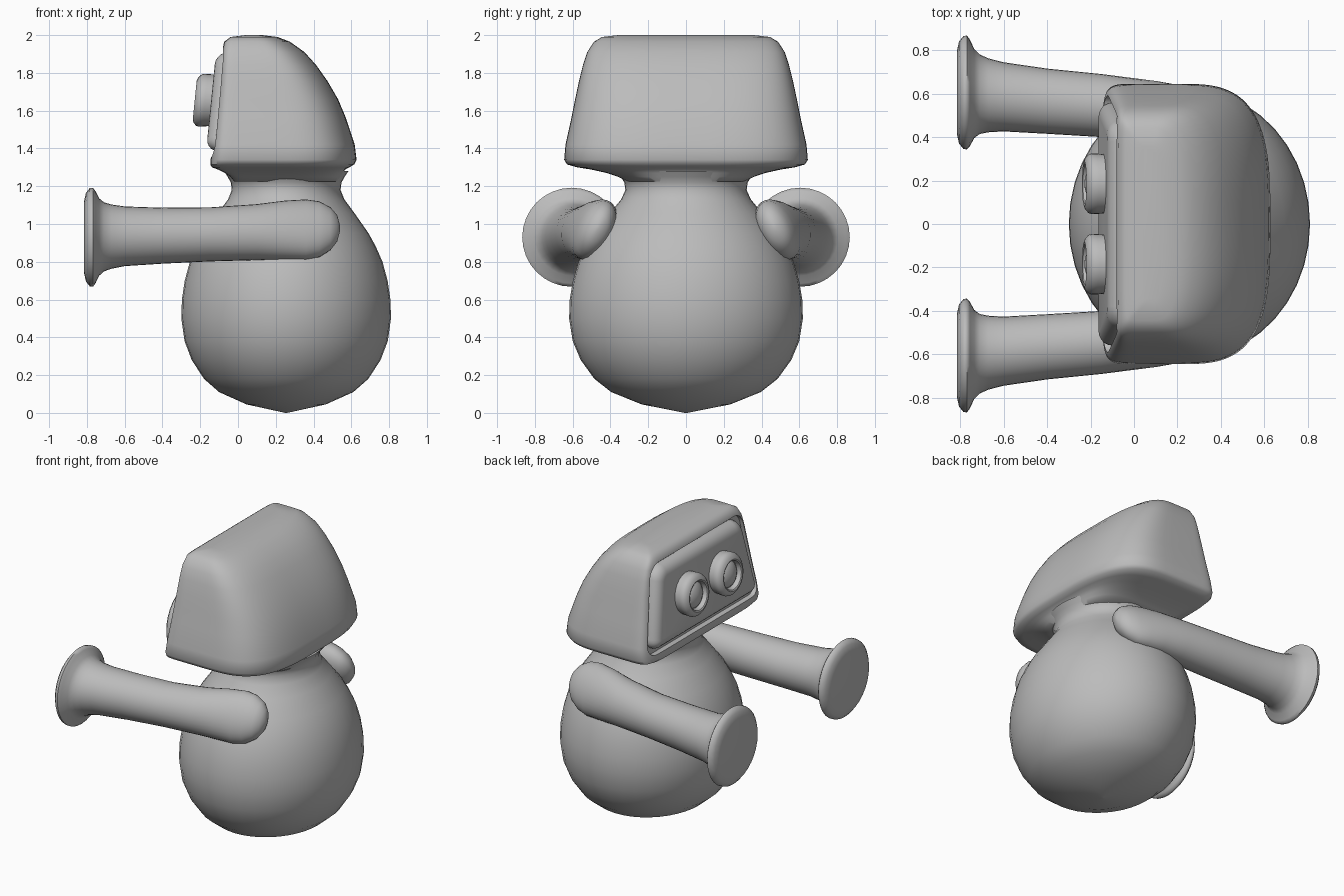
import bpy, bmesh, math

if "Cube" in bpy.data.objects:
    bpy.data.objects.remove(bpy.data.objects["Cube"], do_unlink=True)

gray = bpy.data.materials.new("plain_gray")
gray.use_nodes = True
gray.diffuse_color = (0.5, 0.5, 0.5, 1)
gray.node_tree.nodes["Principled BSDF"].inputs["Base Color"].default_value = (0.5, 0.5, 0.5, 1)


def finish(name, bm, angle=40):
    bmesh.ops.recalc_face_normals(bm, faces=bm.faces)
    mesh = bpy.data.meshes.new(name)
    bm.to_mesh(mesh)
    bm.free()
    mesh.materials.append(gray)
    obj = bpy.data.objects.new(name, mesh)
    bpy.context.collection.objects.link(obj)
    smooth(obj, angle)
    return obj


def smooth(obj, angle):
    bpy.ops.object.select_all(action="DESELECT")
    obj.select_set(True)
    bpy.context.view_layer.objects.active = obj
    bpy.ops.object.shade_smooth_by_angle(angle=math.radians(angle))


def loft(name, rings, angle=40):
    """Skin a list of equal point rings and cap both ends."""
    bm = bmesh.new()
    loops = [[bm.verts.new(p) for p in ring] for ring in rings]
    n = len(loops[0])
    for a, b in zip(loops, loops[1:]):
        for i in range(n):
            j = (i + 1) % n
            bm.faces.new((a[i], a[j], b[j], b[i]))
    bm.faces.new(loops[0])
    bm.faces.new(loops[-1])
    return finish(name, bm, angle)


def circle(n):
    return [(math.cos(2 * math.pi * i / n), math.sin(2 * math.pi * i / n)) for i in range(n)]


def mirror_y(obj):
    obj.modifiers.new("mirror", "MIRROR").use_axis = (False, True, False)


def slab(name, front, depth, z0, z1, half0, half1, bevel):
    """Leaning trapezoid plate that follows the tilt of the face."""
    bm = bmesh.new()
    bmesh.ops.create_cube(bm, size=2)
    for v in bm.verts:
        z = z1 if v.co.z > 0 else z0
        half = half1 if v.co.z > 0 else half0
        x = front + (depth if v.co.x > 0 else 0) + TILT * (z - EYE_Z)
        v.co = (x, math.copysign(half, v.co.y), z)
    # Round the four outline corners, then soften the front edge
    long = [e for e in bm.edges if abs(e.verts[0].co.x - e.verts[1].co.x) > depth * 0.9
            and abs(e.verts[0].co.z - e.verts[1].co.z) < 0.01]
    bmesh.ops.bevel(bm, geom=long, offset=0.08, segments=6, profile=0.5, affect="EDGES")
    bm.normal_update()
    face = min(bm.faces, key=lambda f: f.calc_center_median().x)
    bmesh.ops.bevel(bm, geom=list(face.edges), offset=bevel, segments=5, profile=0.5, affect="EDGES")
    return finish(name, bm, 50)


TILT, EYE_Z = 0.1, 1.655

# Body with neck: height, radius
BODY_X = 0.255
profile = [(0, 0.005), (0.045, 0.21), (0.11, 0.355), (0.18, 0.435), (0.28, 0.5), (0.38, 0.538),
           (0.5, 0.555), (0.6, 0.552), (0.7, 0.537), (0.8, 0.51), (0.88, 0.475), (0.95, 0.437),
           (1.06, 0.36), (1.13, 0.308), (1.18, 0.288), (1.22, 0.293), (1.25, 0.31),
           (1.28, 0.33)]
loft("body", [[(BODY_X + r * c, 1.115 * r * s, z) for c, s in circle(40)] for z, r in profile], 60)


# Head: height, front x, back x, half width
def head_ring(z, front, back, half):
    mid = front + 0.45 * (back - front)
    ring = []
    for c, s in circle(96):
        power, reach = (2 / 3.2, back - mid) if c > 0 else (2 / 12, mid - front)
        ring.append((mid + math.copysign(reach * abs(c) ** power, c),
                     math.copysign(half * abs(s) ** power, s), z))
    return ring


head_rows = [(2.0, 0.04, 0.13, 0.36), (1.99, -0.04, 0.21, 0.445), (1.965, -0.073, 0.275, 0.487),
             (1.91, -0.086, 0.352, 0.523), (1.84, -0.093, 0.415, 0.546), (1.755, -0.1, 0.475, 0.567),
             (1.66, -0.11, 0.53, 0.587), (1.565, -0.12, 0.57, 0.606), (1.42, -0.135, 0.618, 0.638),
             (1.34, -0.145, 0.628, 0.645), (1.315, -0.147, 0.615, 0.63), (1.3, -0.138, 0.59, 0.575),
             (1.288, -0.105, 0.567, 0.5), (1.27, -0.068, 0.555, 0.42), (1.25, -0.04, 0.545, 0.36),
             (1.225, -0.02, 0.53, 0.31)]
head = loft("head", [head_ring(*row) for row in head_rows], 50)

# Recess cut into the face, filled by a softly raised panel
cutter = slab("face_cutter", -0.3, 0.225, 1.355, 1.935, 0.605, 0.49, 0.01)
cutter.hide_render = True
cut = head.modifiers.new("recess", "BOOLEAN")
cut.operation, cut.object, cut.solver = "DIFFERENCE", cutter, "EXACT"
bpy.ops.object.select_all(action="DESELECT")
head.select_set(True)
bpy.context.view_layer.objects.active = head
bpy.ops.object.modifier_apply(modifier="recess")
bpy.data.objects.remove(cutter, do_unlink=True)
smooth(head, 50)
slab("face_panel", -0.142, 0.12, 1.385, 1.91, 0.575, 0.46, 0.065)

# Eyes: distance out from the panel, radius
eye_profile = [(-0.03, 0.135), (0.03, 0.139), (0.05, 0.14), (0.065, 0.134), (0.078, 0.119), (0.084, 0.103),
               (0.08, 0.094), (0.05, 0.088), (0.05, 0.084), (0.062, 0.072), (0.073, 0.05),
               (0.08, 0.025), (0.082, 0.004)]
eye = loft("eyes", [[(-0.145 - d + TILT * r * s, 0.185 + r * c, EYE_Z + r * s)
                     for c, s in circle(32)] for d, r in eye_profile])
mirror_y(eye)

# Arms with flared ends: x, y, z, half width, half height, sideways lean
arm_rows = [(-0.815, 0.605, 0.93, 0.19, 0.19, 0), (-0.805, 0.605, 0.93, 0.235, 0.235, 0),
            (-0.785, 0.605, 0.93, 0.26, 0.26, 0), (-0.768, 0.605, 0.93, 0.262, 0.262, 0),
            (-0.755, 0.603, 0.93, 0.245, 0.245, 0), (-0.735, 0.6, 0.931, 0.205, 0.205, 0),
            (-0.71, 0.597, 0.932, 0.183, 0.183, 0), (-0.67, 0.592, 0.933, 0.17, 0.17, 0),
            (-0.6, 0.585, 0.935, 0.159, 0.158, 0),
            (-0.4, 0.565, 0.938, 0.15, 0.148, 0), (-0.15, 0.545, 0.945, 0.145, 0.143, 0),
            (0.1, 0.52, 0.957, 0.138, 0.148, -0.1), (0.25, 0.5, 0.967, 0.128, 0.157, -0.2),
            (0.36, 0.485, 0.97, 0.115, 0.16, -0.27), (0.43, 0.477, 0.972, 0.1, 0.148, -0.27),
            (0.49, 0.472, 0.975, 0.08, 0.113, -0.27), (0.525, 0.47, 0.977, 0.05, 0.07, -0.27),
            (0.54, 0.47, 0.978, 0.01, 0.015, -0.27)]
arms = loft("arms", [[(x, y + w * c + lean * h * s, z + h * s) for c, s in circle(32)]
                     for x, y, z, w, h, lean in arm_rows], 60)
mirror_y(arms)
